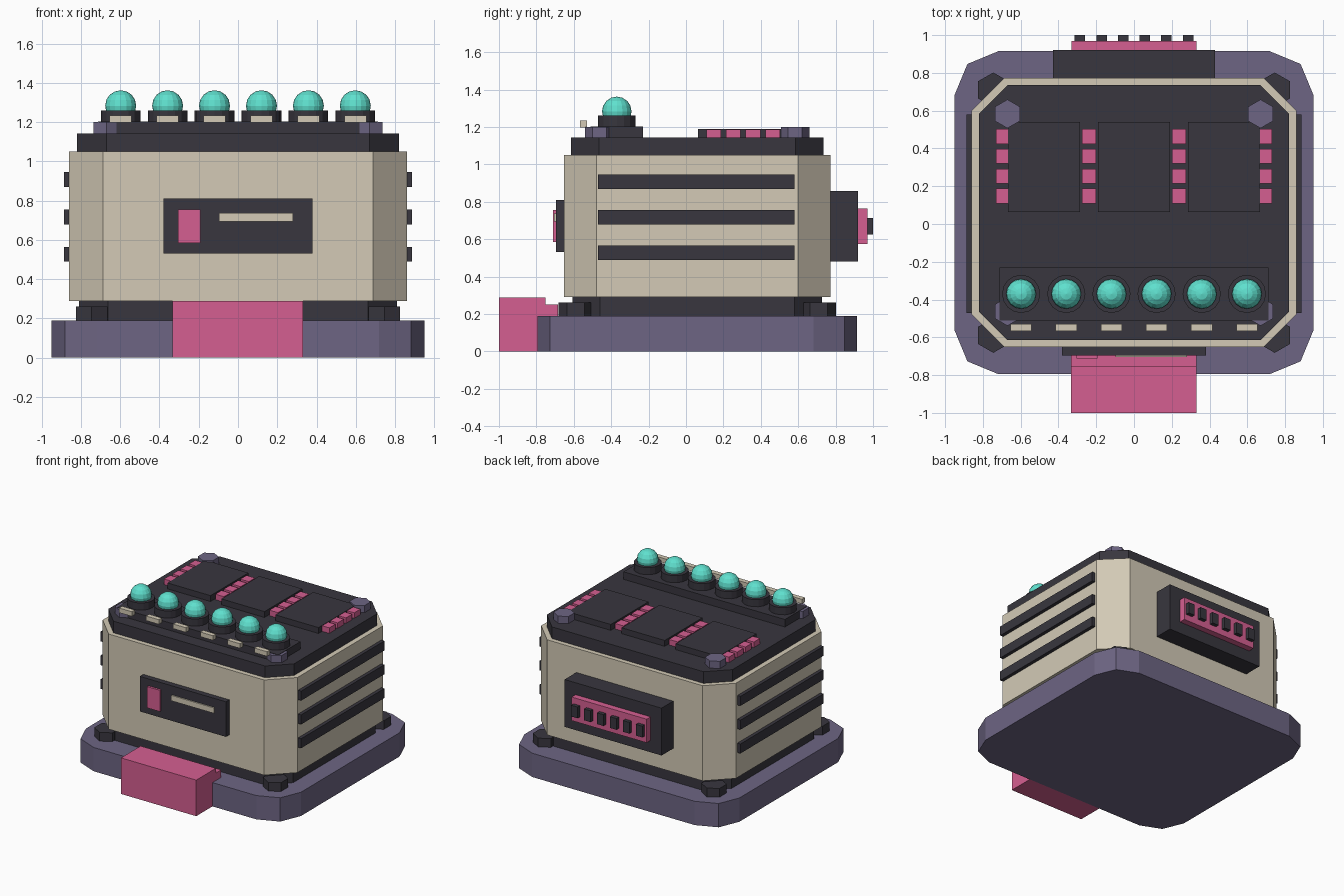
import bpy, bmesh, math

if "Cube" in bpy.data.objects:
    bpy.data.objects.remove(bpy.data.objects["Cube"])

CY = 0.06  # depth centre of the main casing


def material(name, rgb):
    lin = [((c / 255 + 0.055) / 1.055) ** 2.4 for c in rgb] + [1]
    m = bpy.data.materials.new(name)
    m.use_nodes = True
    m.diffuse_color = lin
    m.node_tree.nodes["Principled BSDF"].inputs["Base Color"].default_value = lin
    return m


BEIGE = material("warm beige", (211, 202, 182))
DARK = material("charcoal", (56, 54, 62))
PINK = material("rose pink", (213, 95, 145))
TEAL = material("teal glass", (95, 224, 206))
PURPLE = material("dusky purple", (109, 101, 131))


def finish(name, bm, mat):
    bmesh.ops.recalc_face_normals(bm, faces=bm.faces)
    me = bpy.data.meshes.new(name)
    bm.to_mesh(me)
    bm.free()
    me.materials.append(mat)
    ob = bpy.data.objects.new(name, me)
    bpy.context.collection.objects.link(ob)
    return ob


def box(name, mat, x, y, z):
    """Box from (min, max) ranges."""
    bm = bmesh.new()
    bmesh.ops.create_cube(bm, size=1)
    for v in bm.verts:
        for i, (lo, hi) in enumerate((x, y, z)):
            v.co[i] = (lo + hi) / 2 + v.co[i] * (hi - lo)
    return finish(name, bm, mat)


def slab(name, mat, hx, hy, z, cut, segments=1):
    """Block whose upright corners are chamfered or rounded."""
    bm = bmesh.new()
    bmesh.ops.create_cube(bm, size=1)
    for v in bm.verts:
        v.co = (v.co.x * 2 * hx, CY + v.co.y * 2 * hy, z[0] if v.co.z < 0 else z[1])
    upright = [e for e in bm.edges if abs(e.verts[0].co.z - e.verts[1].co.z) > 0.01]
    bmesh.ops.bevel(bm, geom=upright, offset=cut, segments=segments,
                    profile=0.5, affect='EDGES')
    return finish(name, bm, mat)


def prism(name, mat, x, y, z, r, sides):
    """Upright cylinder with a corner pointing along y."""
    bm = bmesh.new()
    bmesh.ops.create_cone(bm, cap_ends=True, segments=sides, radius1=r, radius2=r,
                          depth=z[1] - z[0])
    start = min(bm.verts, key=lambda v: -v.co.z * 10 - v.co.y).co
    turn = math.pi / 2 - math.atan2(start.y, start.x)
    c, s = math.cos(turn), math.sin(turn)
    for v in bm.verts:
        px, py = v.co.x, v.co.y
        v.co = (x + px * c - py * s, y + px * s + py * c, v.co.z + (z[0] + z[1]) / 2)
    return finish(name, bm, mat)


# Stacked casing
slab("base_plinth", PURPLE, 0.95, 0.855, (0, 0.19), 0.232, 2)
slab("lower_neck", DARK, 0.81, 0.668, (0.19, 0.29), 0.147)
slab("body_shell", BEIGE, 0.86, 0.712, (0.29, 1.05), 0.173)
slab("top_lid", DARK, 0.82, 0.675, (1.05, 1.143), 0.15)

# Feet and lid bolts at the four corners
for sx, side in ((1, "left"), (-1, "right")):
    for sy, end in ((1, "back"), (-1, "front")):
        prism(f"foot_{end}_{side}", DARK, sx * 0.745, CY + sy * 0.65, (0.19, 0.26), 0.092, 6)
        prism(f"bolt_{end}_{side}", PURPLE, sx * 0.67, CY + sy * 0.523, (1.143, 1.2), 0.076, 6)
    # Side vent bars
    for i in range(3):
        zc = 0.907 - i * 0.19
        box(f"vent_bar_{side}_{i + 1}", DARK, sorted((sx * 0.84, sx * 0.887)),
            (-0.47, 0.58), (zc - 0.038, zc + 0.038))

# Lamp console
box("lamp_console", DARK, (-0.713, 0.713), (-0.51, -0.23), (1.143, 1.203))
for i in range(6):
    x = (i - 2.5) * 0.239
    prism(f"lamp_socket_{i + 1}", DARK, x, -0.37, (1.2, 1.26), 0.101, 16)
    bm = bmesh.new()
    bmesh.ops.create_uvsphere(bm, u_segments=16, v_segments=8, radius=0.079)
    bmesh.ops.translate(bm, verts=bm.verts, vec=(x, -0.37, 1.283))
    finish(f"lamp_dome_{i + 1}", bm, TEAL)
    box(f"lamp_label_{i + 1}", BEIGE, (x - 0.056, x + 0.056), (-0.567, -0.529), (1.197, 1.234))

# Raised panels and key columns on the lid
for i in (-1, 0, 1):
    box(f"lid_panel_{i + 2}", DARK, (i * 0.477 - 0.19, i * 0.477 + 0.19),
        (0.063, 0.54), (1.143, 1.19))
for c, x in enumerate((-0.6925, -0.2385, 0.2385, 0.6925)):
    for r in range(4):
        y = 0.148 + r * 0.105
        box(f"key_{c + 1}_{r + 1}", PINK, (x - 0.038, x + 0.038),
            (y - 0.039, y + 0.039), (1.143, 1.187))

# Front control panel
box("front_panel", DARK, (-0.38, 0.38), (-0.695, -0.64), (0.53, 0.81))
box("front_button", PINK, (-0.305, -0.192), (-0.712, -0.69), (0.585, 0.755))
box("front_slot_strip", BEIGE, (-0.097, 0.28), (-0.705, -0.69), (0.695, 0.738))

# Front step block
box("front_step", PINK, (-0.334, 0.331), (-1.0, -0.752), (0, 0.288))
box("front_step_link", PINK, (-0.334, 0.331), (-0.752, -0.685), (0, 0.25))

# Rear connector
box("rear_housing", DARK, (-0.428, 0.428), (0.76, 0.92), (0.48, 0.858))
box("rear_connector", PINK, (-0.332, 0.332), (0.91, 0.97), (0.575, 0.763))
for i in range(6):
    x = (i - 2.5) * 0.1145
    box(f"connector_pin_{i + 1}", DARK, (x - 0.028, x + 0.028), (0.96, 1.0), (0.624, 0.714))
